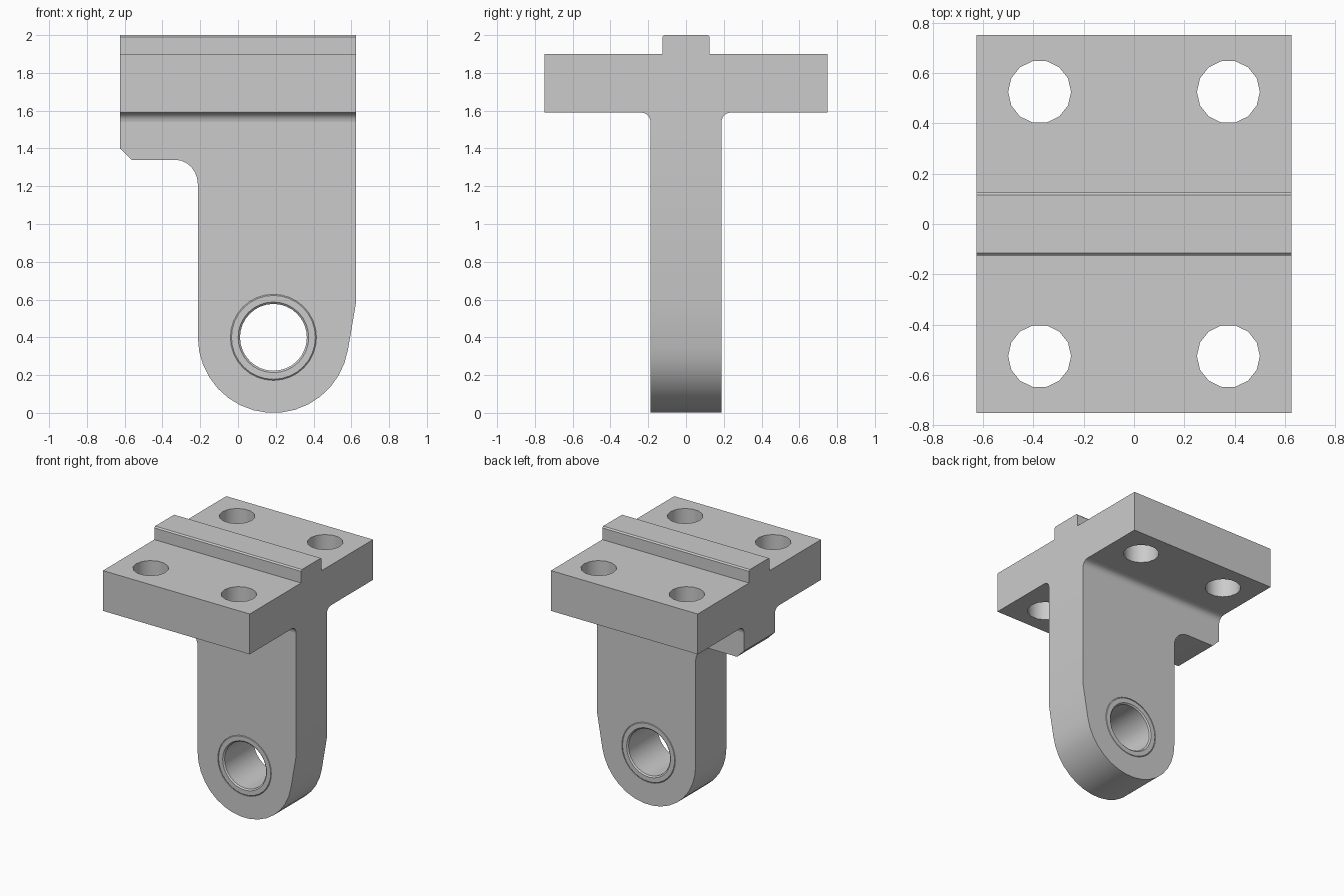
import bpy, bmesh
from math import sin, cos, radians, tau
from mathutils import Matrix

cube = bpy.data.objects.get("Cube")
if cube:
    bpy.data.objects.remove(cube, do_unlink=True)

grey = bpy.data.materials.new("satin grey")
grey.use_nodes = True
grey.diffuse_color = (0.6, 0.6, 0.6, 1)
grey.node_tree.nodes["Principled BSDF"].inputs["Base Color"].default_value = (0.6, 0.6, 0.6, 1)

WIDTH, DEPTH = 0.625, 0.75          # half sizes of the mounting plate
PLATE_LOW, PLATE_HIGH = 1.59, 1.9
LEG = 0.1875                        # half thickness of the leg
PIN_X, PIN_Z = 0.1875, 0.4
BUSH = 0.228

# Axes that stand a flat outline up: (x, y) -> (x, z) or (y, z)
FRONT = Matrix(((1, 0, 0), (0, 0, -1), (0, 1, 0))).to_4x4()
SIDE = Matrix(((0, 0, 1), (1, 0, 0), (0, 1, 0))).to_4x4()


def arc(cx, cy, rx, ry, start, end, steps):
    angles = [radians(start + (end - start) * i / steps) for i in range(steps + 1)]
    return [(cx + rx * cos(a), cy + ry * sin(a)) for a in angles]


def circle(cx, cy, r, sides):
    return arc(cx, cy, r, r, 0, 360, sides)[:-1]


def finish(name, bm):
    bmesh.ops.remove_doubles(bm, verts=bm.verts, dist=1e-5)
    bmesh.ops.recalc_face_normals(bm, faces=bm.faces)
    mesh = bpy.data.meshes.new(name)
    bm.to_mesh(mesh)
    bm.free()
    mesh.materials.append(grey)
    obj = bpy.data.objects.new(name, mesh)
    bpy.context.collection.objects.link(obj)
    bpy.ops.object.select_all(action="DESELECT")
    obj.select_set(True)
    bpy.context.view_layer.objects.active = obj
    bpy.ops.object.shade_smooth_by_angle(angle=radians(30))
    return obj


def slab(name, outlines, half, matrix):
    """Extrude a flat outline, with any holes, by half to each side."""
    curve = bpy.data.curves.new(name, "CURVE")
    curve.dimensions = "2D"
    curve.fill_mode = "BOTH"
    curve.extrude = half
    for points in outlines:
        spline = curve.splines.new("POLY")
        spline.points.add(len(points) - 1)
        for p, (x, y) in zip(spline.points, points):
            p.co = (x, y, 0, 1)
        spline.use_cyclic_u = True
    temp = bpy.data.objects.new("outline", curve)
    bpy.context.collection.objects.link(temp)
    graph = bpy.context.evaluated_depsgraph_get()
    mesh = bpy.data.meshes.new_from_object(temp.evaluated_get(graph))
    bm = bmesh.new()
    bm.from_mesh(mesh)
    bpy.data.objects.remove(temp)
    bpy.data.curves.remove(curve)
    bpy.data.meshes.remove(mesh)
    bm.transform(matrix)
    return finish(name, bm)


# Mounting plate with four bolt holes
plate = [(-WIDTH, -DEPTH), (WIDTH, -DEPTH), (WIDTH, DEPTH), (-WIDTH, DEPTH)]
bolts = [circle(x, y, 0.125, 14) for x in (-0.375, 0.375) for y in (-0.525, 0.525)]
slab("mounting_plate", [plate] + bolts, (PLATE_HIGH - PLATE_LOW) / 2,
     Matrix.Translation((0, 0, (PLATE_HIGH + PLATE_LOW) / 2)))

# Locating ridge with chamfered upper edges
ridge = [(-0.125, PLATE_HIGH), (0.125, PLATE_HIGH), (0.125, 1.99),
         (0.115, 2), (-0.115, 2), (-0.125, 1.99)]
slab("locating_ridge", [ridge], WIDTH, SIDE)

# Leg with rounded foot, side lug and bushing seat
leg = [(-WIDTH, PLATE_LOW), (-WIDTH, 1.4), (-0.565, 1.34)]
leg += arc(-0.3325, 1.21, 0.12, 0.13, 90, 0, 6)
leg += arc(PIN_X, PIN_Z, 0.4, 0.4, 180, 351, 16)
leg += [(WIDTH, 0.585), (WIDTH, PLATE_LOW)]
slab("leg", [leg, circle(PIN_X, PIN_Z, BUSH, 32)], LEG, FRONT)

# Fillets where the leg meets the plate
for name, s in (("front_fillet", -1), ("back_fillet", 1)):
    corner = [(LEG, PLATE_LOW)] + arc(LEG + 0.05, PLATE_LOW - 0.05, 0.05, 0.05, 180, 90, 5)
    slab(name, [[(s * y, z) for y, z in corner]], WIDTH, SIDE)

# Bushing: a chamfered ring turned about the pin axis
half_ring = [(BUSH, 0.182), (0.222, LEG), (0.187, LEG), (0.177, 0.178)]
ring = half_ring + [(r, -y) for r, y in reversed(half_ring)]
bm = bmesh.new()
SEGMENTS = 32
rows = []
for i in range(SEGMENTS):
    a = tau * i / SEGMENTS
    rows.append([bm.verts.new((PIN_X + r * cos(a), y, PIN_Z + r * sin(a))) for r, y in ring])
for i, row in enumerate(rows):
    after = rows[(i + 1) % SEGMENTS]
    for j in range(len(ring)):
        k = (j + 1) % len(ring)
        bm.faces.new((row[j], row[k], after[k], after[j]))
finish("bushing", bm)
